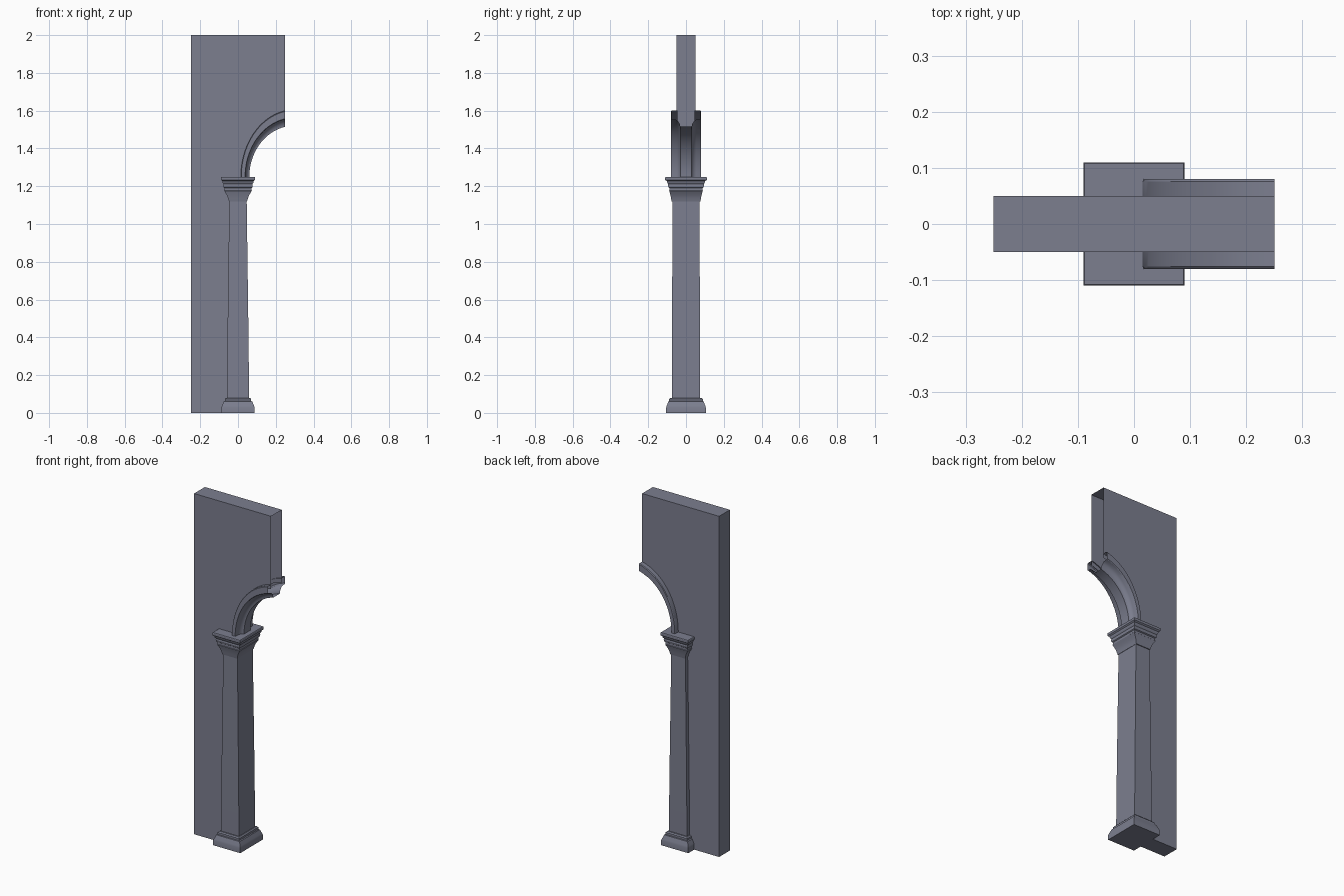
import bpy, bmesh, math

if "Cube" in bpy.data.objects:
    bpy.data.objects.remove(bpy.data.objects["Cube"])

stone = bpy.data.materials.new("grey_stone")
stone.diffuse_color = (0.2, 0.21, 0.275, 1)
stone.use_nodes = True
stone.node_tree.nodes["Principled BSDF"].inputs["Base Color"].default_value = stone.diffuse_color


def finish(name, bm, smooth=True):
    bmesh.ops.recalc_face_normals(bm, faces=bm.faces[:])
    me = bpy.data.meshes.new(name)
    bm.to_mesh(me)
    bm.free()
    me.materials.append(stone)
    ob = bpy.data.objects.new(name, me)
    bpy.context.collection.objects.link(ob)
    if smooth:
        bpy.ops.object.select_all(action='DESELECT')
        ob.select_set(True)
        bpy.context.view_layer.objects.active = ob
        bpy.ops.object.shade_smooth_by_angle(angle=math.radians(30))
    return ob


def rect_stack(name, rings):
    """Stack of rectangular rings (half x, half y, z), capped at both ends."""
    bm = bmesh.new()
    loops = [[bm.verts.new((sx * hx, sy * hy, z))
              for sx, sy in ((-1, -1), (1, -1), (1, 1), (-1, 1))]
             for hx, hy, z in rings]
    for a, b in zip(loops, loops[1:]):
        for i in range(4):
            j = (i + 1) % 4
            bm.faces.new((a[i], a[j], b[j], b[i]))
    bm.faces.new(loops[0][::-1])
    bm.faces.new(loops[-1])
    return finish(name, bm)


# Pillar: moulded base, tapered shaft, flared capital
rect_stack("pillar_base", [
    (.088, .105, 0), (.088, .105, .028), (.085, .102, .038), (.078, .096, .054),
    (.076, .094, .060), (.070, .089, .062), (.070, .089, .074), (.064, .083, .080)])
rect_stack("pillar_shaft", [(.059, .075, .07), (.055, .074, .45), (.046, .071, 1.13)])
rect_stack("pillar_capital", [
    (.048, .076, 1.120), (.052, .079, 1.135), (.058, .082, 1.152), (.067, .086, 1.166),
    (.073, .089, 1.176), (.071, .087, 1.178), (.071, .087, 1.190), (.076, .093, 1.194),
    (.078, .096, 1.205), (.076, .094, 1.212), (.081, .099, 1.218), (.083, .102, 1.228),
    (.087, .107, 1.231), (.090, .110, 1.234), (.090, .110, 1.247), (.088, .108, 1.250)])

# Arch curve: depth 0 is the outer rim, depth 1 the inner edge
CX, SPRING, N = 0.30, 1.25, 20


def arch_point(depth, t):
    a = 0.285 + (0.24 - 0.285) * depth
    b = 0.3555 + (0.271 - 0.3555) * depth
    ang = t * math.acos((CX - 0.25) / a)
    return CX - a * math.cos(ang), SPRING + b * math.sin(ang)


# Arch moulding: symmetric profile (depth, y) swept along the curve, open ends
half = [(0, .045), (0, .076), (.05, .08), (.50, .08), (.54, .076), (.56, .054),
        (.64, .044), (.76, .036), (.90, .031), (1, .030)]
profile = half + [(d, -y) for d, y in reversed(half)]
bm = bmesh.new()
sections = []
for i in range(N + 1):
    row = []
    for d, y in profile:
        x, z = arch_point(d, i / N)
        row.append(bm.verts.new((x, y, z)))
    sections.append(row)
for a, b in zip(sections, sections[1:]):
    for j in range(len(profile) - 1):
        bm.faces.new((a[j], a[j + 1], b[j + 1], b[j]))
finish("arch_moulding", bm)

# Wall panel: both sides, left end, top and bottom; open where it joins the next bay
outline = [(0, 0), (0, SPRING)] + [arch_point(0.3, i / N) for i in range(N + 1)]
outline += [(.25, 2), (-.25, 2), (-.25, 0)]
bm = bmesh.new()
front = [bm.verts.new((x, -.05, z)) for x, z in outline]
back = [bm.verts.new((x, .05, z)) for x, z in outline]
bm.faces.new(front)
bm.faces.new(back[::-1])
n = len(outline)
for i in (n - 3, n - 2, n - 1):
    j = (i + 1) % n
    bm.faces.new((front[i], back[i], back[j], front[j]))
finish("wall_panel", bm, smooth=False)
